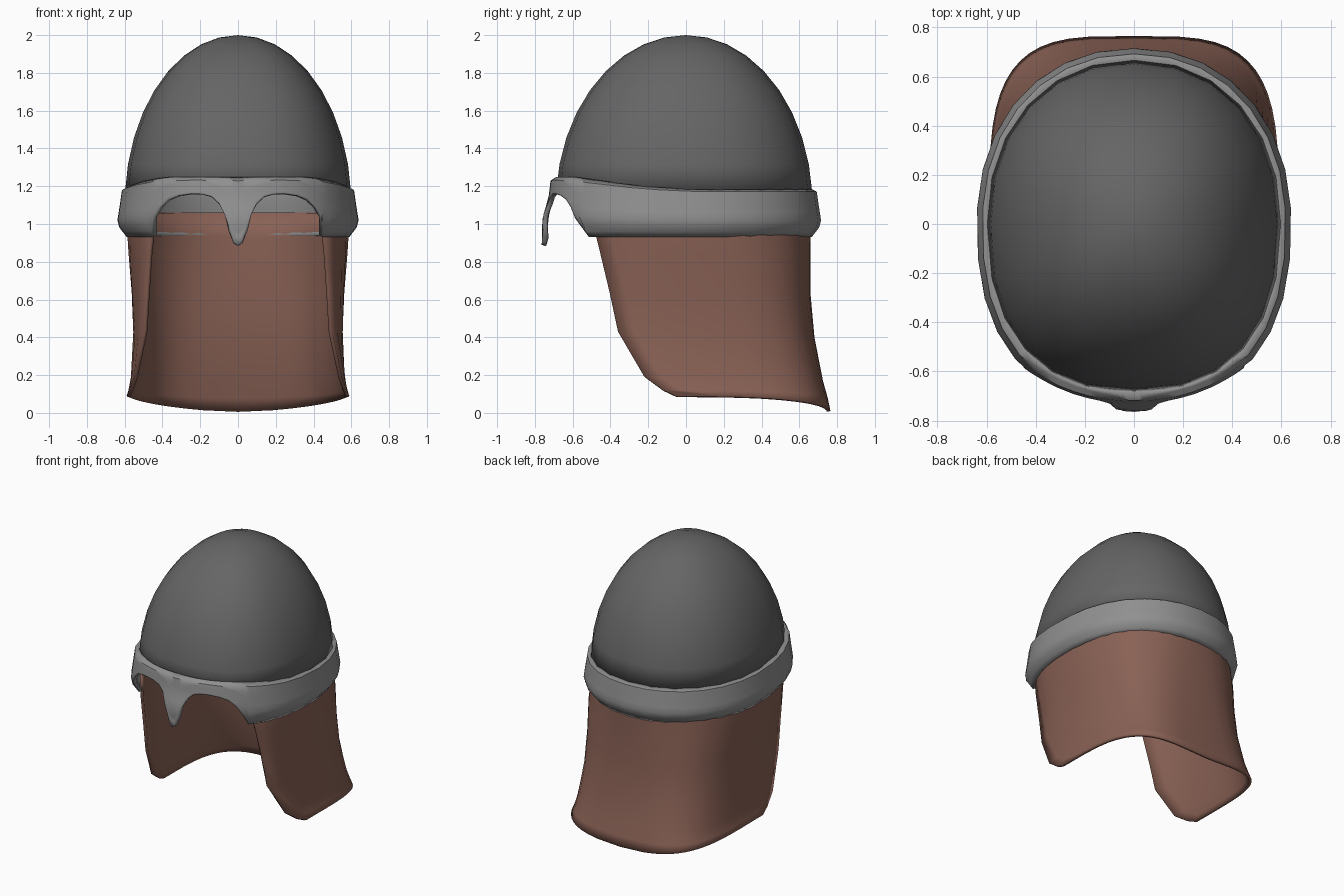
import bpy, bmesh
from math import sin, cos, asin, pi, radians

if "Cube" in bpy.data.objects:
    bpy.data.objects.remove(bpy.data.objects["Cube"])


def oval(t, a, b_front, b_back, n_front=2.4, n_back=2.15):
    """Rounded-oval outline; t = 0 is the front, positive t turns to +x."""
    s, c = sin(t), -cos(t)
    n, b = (n_front, b_front) if c < 0 else (n_back, b_back)
    x = a * abs(s) ** (2 / n) * (1 if s > 0 else -1)
    y = b * abs(c) ** (2 / n) * (1 if c > 0 else -1)
    return x, y


def interp(v, table):
    """Piecewise linear lookup in ascending (key, value) pairs."""
    if v <= table[0][0]:
        return table[0][1]
    for (k0, v0), (k1, v1) in zip(table, table[1:]):
        if v <= k1:
            return v0 + (v1 - v0) * (v - k0) / (k1 - k0)
    return table[-1][1]


def shell(name, rows, closed, color, thickness):
    """Skin rows of points (top to bottom, counter-clockwise) into a thin shell."""
    bm = bmesh.new()
    grid = [[bm.verts.new(p) for p in row] for row in rows]
    n = len(rows[0])
    for up, low in zip(grid, grid[1:]):
        for i in range(n if closed else n - 1):
            j = (i + 1) % n
            bm.faces.new((up[i], low[i], low[j], up[j]))
    bmesh.ops.remove_doubles(bm, verts=bm.verts, dist=1e-4)
    mesh = bpy.data.meshes.new(name)
    bm.to_mesh(mesh)
    bm.free()
    obj = bpy.data.objects.new(name, mesh)
    bpy.context.collection.objects.link(obj)
    mat = bpy.data.materials.new(name + "_colour")
    mat.diffuse_color = (*color, 1)
    mat.use_nodes = True
    mat.node_tree.nodes["Principled BSDF"].inputs["Base Color"].default_value = mat.diffuse_color
    mesh.materials.append(mat)
    mod = obj.modifiers.new("thickness", 'SOLIDIFY')
    mod.thickness, mod.offset = thickness, -1
    bpy.ops.object.select_all(action='DESELECT')
    obj.select_set(True)
    bpy.context.view_layer.objects.active = obj
    bpy.ops.object.shade_smooth_by_angle(angle=radians(45))
    return obj


# Dome: oval rings shrinking to the crown
rows = []
for k in range(10):
    phi = 0.078 + (pi / 2 - 0.078) * (1 - k / 9)
    r = max(cos(phi), 0)
    ring = [oval(2 * pi * i / 24, 0.6 * r, 0.69 * r, 0.67 * r) for i in range(24)]
    rows.append([(x, y, 1.1 + 0.9 * sin(phi)) for x, y in ring])
shell("dome", rows, True, (0.13, 0.13, 0.13), 0.02)

# Brow band: lower edge arches over the eyes and drops to a nose guard
lower_edge = [(0, 0.89), (0.022, 0.905), (0.045, 0.97), (0.07, 1.05), (0.10, 1.11),
              (0.14, 1.145), (0.19, 1.158), (0.25, 1.16), (0.32, 1.15), (0.37, 1.13),
              (0.41, 1.09), (0.44, 1.03), (0.475, 0.93)]
cols = [(asin((x / 0.63) ** 1.2), z) for x, z in lower_edge]
last = cols[-1][0]
cols += [(last + (pi - last) * i / 11, 0.93) for i in range(1, 12)]
cols += [(-t, z) for t, z in cols[-2:0:-1]]

bulge = [(0, 0), (0.06, 0.032), (0.35, 0.043), (0.65, 0.055), (0.8, 0.045), (1, 0.005)]
steps = [0, 0.06, 0.2, 0.35, 0.5, 0.65, 0.8, 0.9, 1]
rows = []
for s in steps:
    row = []
    for t, z_low in cols:
        y0 = oval(t, 0.6, 0.69, 0.67)[1]
        z_top = interp(-y0, [(0, 1.187), (0.25, 1.205), (0.6, 1.25)])
        z = z_top + (z_low - z_top) * s
        out = interp((z_top - z) / (z_top - 0.93), bulge)
        x, y = oval(t, 0.585 + out, 0.685 + out, 0.66 + out)
        if abs(x) < 0.12 and y < 0:
            y -= interp(1.12 - z, [(0, 0), (0.12, 0.03), (0.22, 0.075)])
        row.append((x, y, z))
    rows.append(row)
shell("brow_band", rows, True, (0.28, 0.28, 0.28), 0.025)

# Neck curtain: open at the front, flaring at the lower back
# (edge z, edge y, back z, half width, back depth, back squareness)
levels = [(1.06, -0.49, 1.06, 0.588, 0.665, 2.2), (0.93, -0.475, 0.93, 0.586, 0.66, 2.3),
          (0.85, -0.455, 0.83, 0.58, 0.66, 2.5), (0.64, -0.405, 0.62, 0.563, 0.66, 2.8),
          (0.43, -0.36, 0.40, 0.555, 0.68, 3.1), (0.19, -0.22, 0.17, 0.567, 0.725, 3.5),
          (0.12, -0.12, 0.08, 0.58, 0.75, 3.6), (0.09, -0.05, 0.01, 0.59, 0.765, 3.7)]
rows = []
for z_edge, y_edge, z_back, a, b, n in levels:
    start = pi / 2 - asin((-y_edge / 0.67) ** 1.2)
    row = []
    for i in range(29):
        f = i / 28
        t = start + (2 * pi - 2 * start) * f
        x, y = oval(t, a, 0.67, b, 2.4, n)
        k = 1 - abs(2 * f - 1)
        row.append((x, y, z_edge + (z_back - z_edge) * k ** 1.5))
    rows.append(row)
shell("neck_curtain", rows, False, (0.25, 0.12, 0.09), 0.02)
